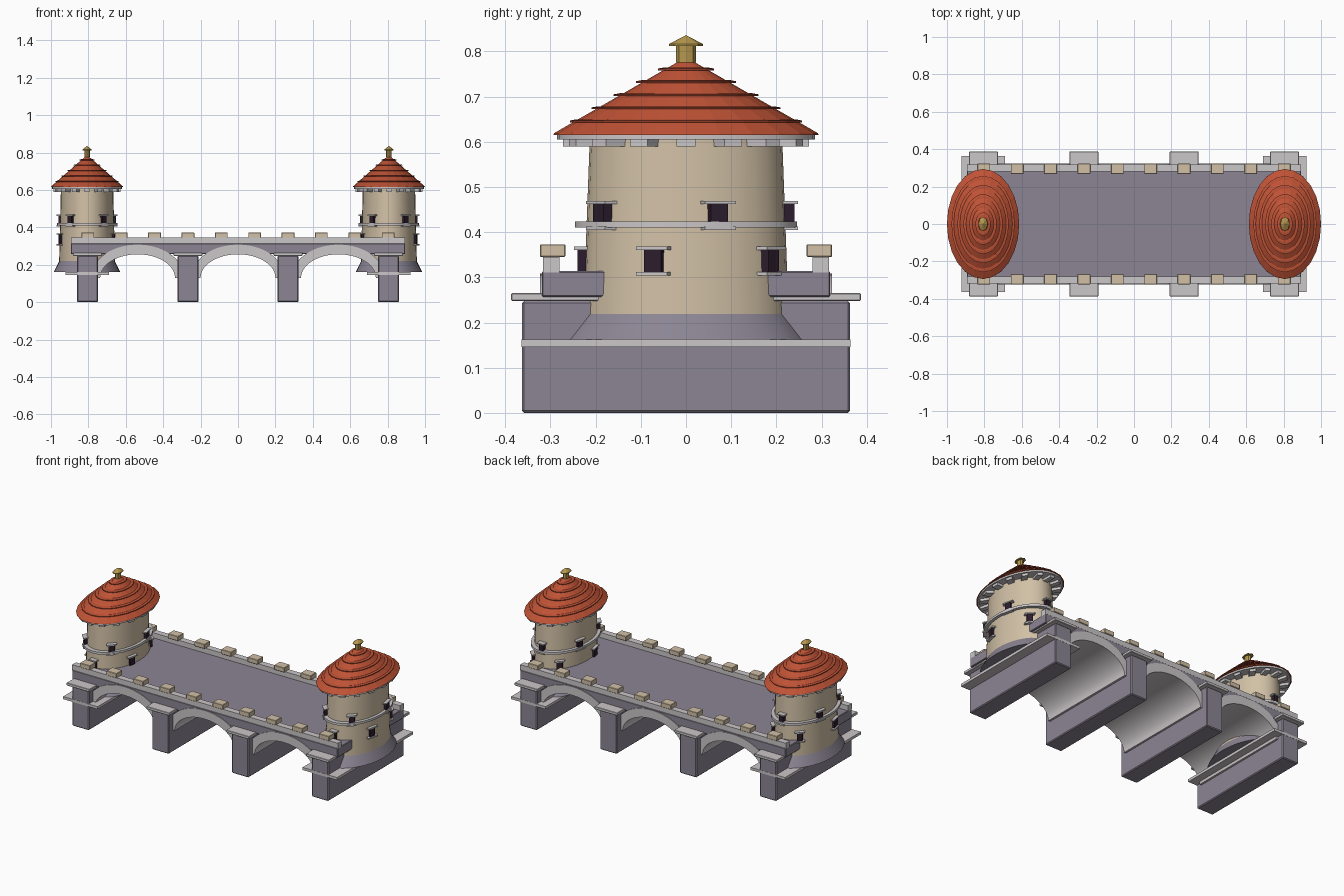
import bpy, bmesh, math
from mathutils import Matrix, Vector

if "Cube" in bpy.data.objects:
    bpy.data.objects.remove(bpy.data.objects["Cube"])


def material(name, rgb):
    m = bpy.data.materials.new(name)
    m.diffuse_color = (*rgb, 1)
    m.use_nodes = True
    m.node_tree.nodes["Principled BSDF"].inputs["Base Color"].default_value = m.diffuse_color
    return m


STONE = material("purple_grey_stone", (0.26, 0.235, 0.295))
LIGHT = material("light_grey_trim", (0.60, 0.57, 0.58))
CREAM = material("cream_wall", (0.64, 0.53, 0.38))
RED = material("red_roof", (0.52, 0.085, 0.036))
DARK_RED = material("dark_red_edge", (0.27, 0.045, 0.022))
GOLD = material("gold", (0.46, 0.31, 0.075))
DARK = material("dark_window", (0.024, 0.012, 0.026))


def finish(bm, name, mat, smooth=False):
    bmesh.ops.recalc_face_normals(bm, faces=bm.faces)
    me = bpy.data.meshes.new(name)
    bm.to_mesh(me)
    bm.free()
    me.materials.append(mat)
    ob = bpy.data.objects.new(name, me)
    bpy.context.collection.objects.link(ob)
    if smooth:
        bpy.ops.object.select_all(action='DESELECT')
        ob.select_set(True)
        bpy.context.view_layer.objects.active = ob
        bpy.ops.object.shade_smooth_by_angle(angle=math.radians(30))
    return ob


def add_box(bm, lo, hi, matrix=Matrix()):
    lo, hi = Vector(lo), Vector(hi)
    size = hi - lo
    bmesh.ops.create_cube(bm, size=1, matrix=matrix @ Matrix.Translation((lo + hi) / 2)
                          @ Matrix.Diagonal((*size, 1)))


def boxes(name, mat, spans, bevel=0.0):
    bm = bmesh.new()
    for lo, hi in spans:
        add_box(bm, lo, hi)
    if bevel:
        bmesh.ops.bevel(bm, geom=bm.edges[:], offset=bevel, segments=1, affect='EDGES')
    return finish(bm, name, mat)


def lathe(name, mat, profile, place, sides=32, smooth=True):
    """Revolve (radius, z) points about z, then squash and move with place."""
    bm = bmesh.new()
    rings = []
    for r, z in profile:
        if r == 0:
            rings.append([bm.verts.new((0, 0, z))] * sides)
        else:
            rings.append([bm.verts.new((r * math.cos(2 * math.pi * i / sides),
                                        r * math.sin(2 * math.pi * i / sides), z))
                          for i in range(sides)])
    for a, b in zip(rings, rings[1:]):
        for i in range(sides):
            j = (i + 1) % sides
            bm.faces.new(list(dict.fromkeys((a[i], a[j], b[j], b[i]))))
    bm.transform(place)
    return finish(bm, name, mat, smooth)


def around(name, mat, angles, lo, hi, place):
    """Copies of one box (x is radial) turned to each angle in degrees."""
    bm = bmesh.new()
    for a in angles:
        add_box(bm, lo, hi, Matrix.Rotation(math.radians(a), 4, 'Z'))
    bm.transform(place)
    return finish(bm, name, mat)


# Piers and their slabs
PIERS = (-0.805, -0.268, 0.268, 0.805)
boxes("piers", STONE, [((x - .056, -.363, 0), (x + .056, .363, .248)) for x in PIERS], .005)
boxes("pier_caps", LIGHT, [((x - .077, -.387, .248), (x + .077, .387, .265)) for x in PIERS], .002)
boxes("tower_base_slabs", LIGHT,
      [((x - .116, -.364, .146), (x + .116, .364, .162)) for x in (-.805, .805)])

# Road deck, parapets and merlons
boxes("deck", STONE, [((-.893, -.319, .257), (.893, .319, .314))], .003)
boxes("parapets", LIGHT, [((-.893, min(s * .28, s * .317), .31), (.893, max(s * .28, s * .317), .345))
                          for s in (-1, 1)])
boxes("merlons", CREAM, [((x - .034, s * .295 - .028, .345), (x + .034, s * .295 + .028, .373))
                         for s in (-1, 1) for x in [(-.803 + .1784 * i) for i in range(10)]], .002)

# Arch vaults: elliptical crescents carried through the full width
STEPS = 28
for cx in (-.537, 0, .537):
    bm = bmesh.new()
    rows = []
    for i in range(STEPS + 1):
        t = math.pi * i / STEPS
        c, s = math.cos(t), math.sin(t)
        rows.append([bm.verts.new((cx + a * c, y, .13 + h * s))
                     for a, h, y in ((.2, .126, -.323), (.25, .178, -.323),
                                     (.25, .178, .323), (.2, .126, .323))])
    for p, q in zip(rows, rows[1:]):
        for k in range(4):
            m = (k + 1) % 4
            bm.faces.new((p[k], p[m], q[m], q[k]))
    bm.faces.new(rows[0])
    bm.faces.new(rows[-1])
    finish(bm, "arch_vault", LIGHT, True)

# Towers: drawn round, squashed along x
for cx in (-.807, .807):
    place = Matrix.Translation((cx, 0, 0)) @ Matrix.Diagonal((.657, 1, 1, 1))
    lathe("tower_skirt", STONE, [(0, .162), (.27, .162), (.225, .222), (0, .222)], place)
    lathe("tower_wall", CREAM, [(0, .2), (.228, .2), (.213, .606), (0, .606)], place)
    lathe("tower_ring", LIGHT, [(.21, .41), (.246, .41), (.246, .424), (.21, .424)], place)

    # Two rows of five windows with sills and lintels
    for first, z in ((-18, .312), (18, .413)):
        turns = [first + 72 * i for i in range(5)]
        around("windows", DARK, turns, (.19, -.02, z), (.24, .02, z + .049), place)
        around("sills", LIGHT, turns, (.19, -.036, z - .008), (.248, .036, z), place)
        around("lintels", LIGHT, turns, (.19, -.036, z + .049), (.248, .036, z + .056), place)

    # Eaves with corbels
    around("corbels", LIGHT, [22.5 * i for i in range(16)],
           (.2, -.021, .59), (.272, .021, .606), place)
    lathe("eaves_ring", LIGHT, [(0, .605), (.286, .605), (.286, .616), (0, .616)], place)

    # Roof cone with thin projecting courses
    lathe("roof", RED, [(0, .615), (.294, .615), (.292, .619), (0, .787)], place, 24, False)
    for r, z in ((.257, .643), (.209, .672), (.16, .701), (.111, .73), (.062, .758)):
        lathe("roof_course_edge", DARK_RED,
              [(r - .03, z), (r, z), (r, z + .004), (r - .03, z + .004)], place, 24, False)
        lathe("roof_course_top", RED,
              [(r - .03, z + .004), (r, z + .004), (r - .014, z + .0065), (r - .03, z + .0065)],
              place, 24, False)

    # Finial
    lathe("finial_post", GOLD, [(0, .775), (.022, .775), (.022, .813), (0, .813)], place, 8, False)
    lathe("finial_cap", GOLD, [(0, .812), (.038, .812), (.038, .816), (0, .836)], place, 8, False)
